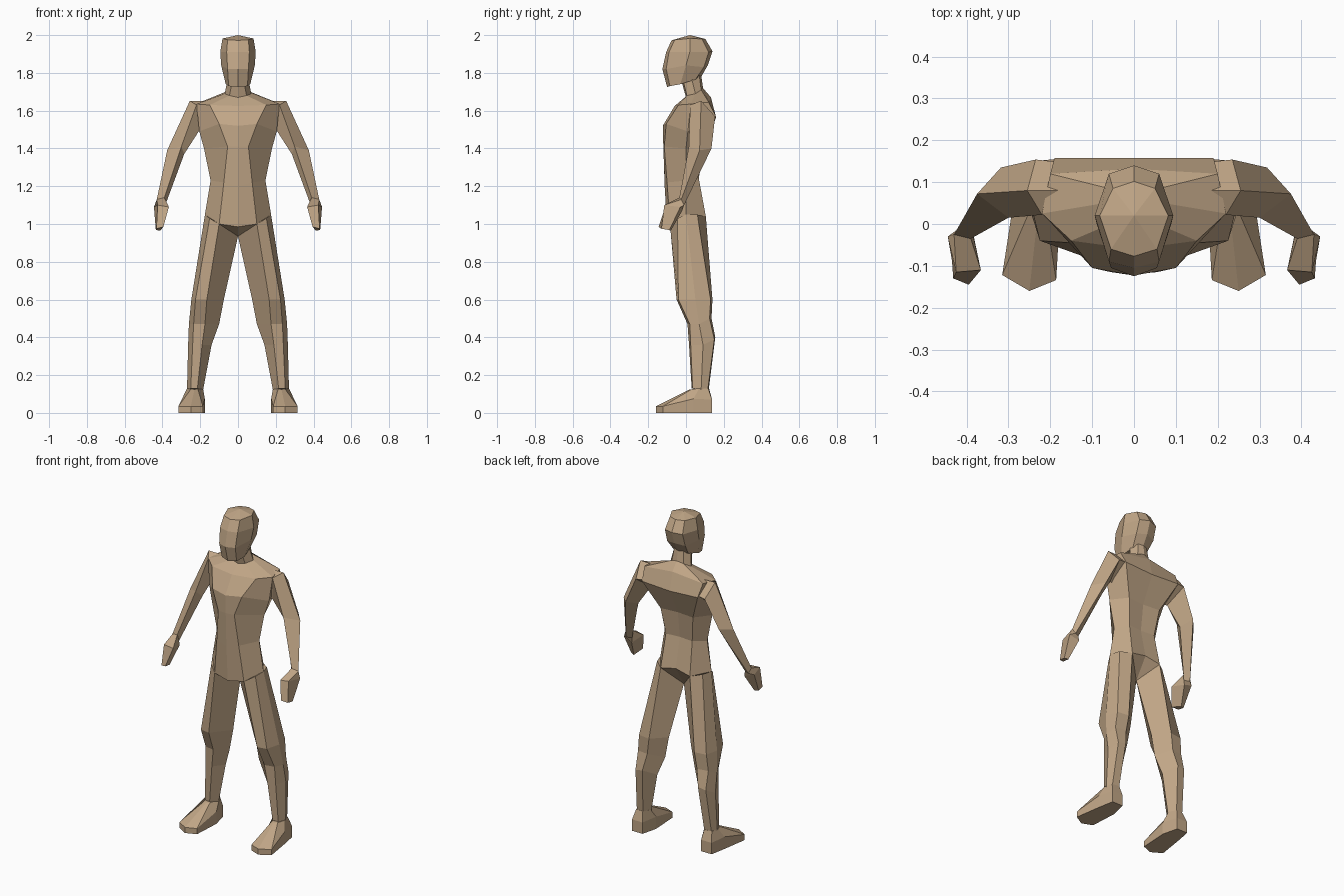
import bpy, bmesh

skin = bpy.data.materials.new("tan_clay")
skin.diffuse_color = (0.53, 0.38, 0.24, 1)


def loft(name, rows, mirror=False):
    """Skin rings of points; a one-point row closes to a tip."""
    bm = bmesh.new()
    rings = [[bm.verts.new(p) for p in row] for row in rows]
    for a, b in zip(rings, rings[1:]):
        n = max(len(a), len(b))
        for i in range(n):
            j = (i + 1) % n
            quad = [a[i % len(a)], a[j % len(a)], b[j % len(b)], b[i % len(b)]]
            bm.faces.new(list(dict.fromkeys(quad)))
    for ring in (rings[0], rings[-1]):
        if len(ring) > 2:
            bm.faces.new(ring)
    bmesh.ops.recalc_face_normals(bm, faces=bm.faces)
    me = bpy.data.meshes.new(name)
    bm.to_mesh(me)
    bm.free()
    me.materials.append(skin)
    ob = bpy.data.objects.new(name, me)
    bpy.context.collection.objects.link(ob)
    if mirror:
        ob.modifiers.new("mirror", 'MIRROR')
    return ob


def whole(half):
    """Complete a half ring running from front centre to back centre."""
    return half + [(-x, y, z) for x, y, z in half[-2:0:-1]]


# Torso from crotch to neck
torso = [
    [(0, -.1, .985), (.1, -.085, 1.0), (.175, 0, 1.05), (.1, .105, 1.04), (0, .1, 1.06)],
    [(0, -.113, 1.2), (.075, -.1, 1.22), (.145, 0, 1.23), (.09, .068, 1.24), (0, .06, 1.24)],
    [(0, -.12, 1.41), (.055, -.115, 1.41), (.18, 0, 1.4), (.11, .09, 1.4), (0, .08, 1.4)],
    [(0, -.123, 1.52), (.1, -.105, 1.53), (.205, .01, 1.49), (.19, .158, 1.57), (0, .158, 1.56)],
    [(0, -.06, 1.625), (.15, -.04, 1.63), (.22, .025, 1.635), (.2, .12, 1.645), (0, .132, 1.67)],
    [(0, 0, 1.67), (.045, .005, 1.68), (.07, .05, 1.69), (.04, .08, 1.71), (0, .09, 1.72)],
    [(0, -.025, 1.76), (.03, -.015, 1.76), (.055, .03, 1.77), (.03, .07, 1.79), (0, .08, 1.79)],
]
loft("torso", [[(0, .02, .935)]] + [whole(r) for r in torso])

# Faceted head
head = [
    [(0, -.1, 1.725), (.05, -.085, 1.73), (.065, -.03, 1.74), (.05, .05, 1.765), (0, .075, 1.77)],
    [(0, -.125, 1.82), (.055, -.105, 1.82), (.089, 0, 1.84), (.062, .095, 1.83), (0, .115, 1.84)],
    [(0, -.105, 1.91), (.06, -.09, 1.91), (.094, .02, 1.91), (.06, .12, 1.91), (0, .14, 1.915)],
    [(0, -.077, 1.972), (.055, -.06, 1.975), (.082, .02, 1.982), (.05, .085, 1.98), (0, .102, 1.98)],
]
loft("head", [whole(r) for r in head] + [[(0, .02, 2.0)]])

# Arms: front, outer, back and inner edges from shoulder to wrist
wrist = [(.39, -.035, 1.14), (.43, -.025, 1.13), (.418, -.01, 1.1), (.385, -.025, 1.1)]
loft("arm", [
    [(.15, .02, 1.61), (.15, .08, 1.65), (.15, .145, 1.58), (.17, .04, 1.48)],
    [(.22, .022, 1.63), (.255, .08, 1.652), (.235, .154, 1.57), (.208, .04, 1.49)],
    [(.3, .015, 1.41), (.375, .072, 1.39), (.318, .135, 1.4), (.285, .06, 1.37)],
    wrist], True)

# Mitten hands
loft("hand", [
    wrist,
    [(.366, -.11, 1.09), (.425, -.115, 1.1), (.445, -.03, 1.09), (.385, -.02, 1.07)],
    [(.395, -.145, .985), (.432, -.13, .975), (.435, -.088, .968), (.412, -.08, .965)],
], True)

# Legs: front, front outer, outer, back outer, back and inner edges
ankle = [(.215, .03, .13), (.25, .035, .13), (.27, .08, .12), (.255, .115, .12),
         (.21, .12, .12), (.185, .075, .12)]
loft("leg", [
    [(.1, -.085, 1.0), (.15, -.045, 1.03), (.175, 0, 1.05), (.155, .06, 1.05),
     (.1, .105, 1.04), (0, .02, .935)],
    [(.165, -.05, .6), (.225, -.04, .6), (.247, .05, .6), (.23, .13, .6),
     (.155, .14, .6), (.075, .06, .6)],
    [(.175, .008, .47), (.235, .02, .47), (.26, .07, .47), (.24, .125, .5),
     (.17, .135, .5), (.1, .06, .47)],
    [(.19, .016, .36), (.24, .025, .36), (.264, .09, .36), (.24, .15, .39),
     (.19, .155, .4), (.14, .08, .36)],
    ankle], True)

# Wedge feet: sole, upper rim and instep, starting at the toe
sole = [(.25, -.16), (.315, -.122), (.29, .04), (.272, .138), (.2, .138), (.176, .04), (.186, -.134)]
rim = [.035, .035, .075, .07, .07, .075, .035]
loft("foot", [
    [(x, y, 0) for x, y in sole],
    [(x, y, z) for (x, y), z in zip(sole, rim)],
    [(.23, .02, .125), (.25, .03, .125), (.27, .07, .13), (.258, .117, .13),
     (.21, .122, .13), (.185, .08, .13), (.212, .03, .125)],
], True)
